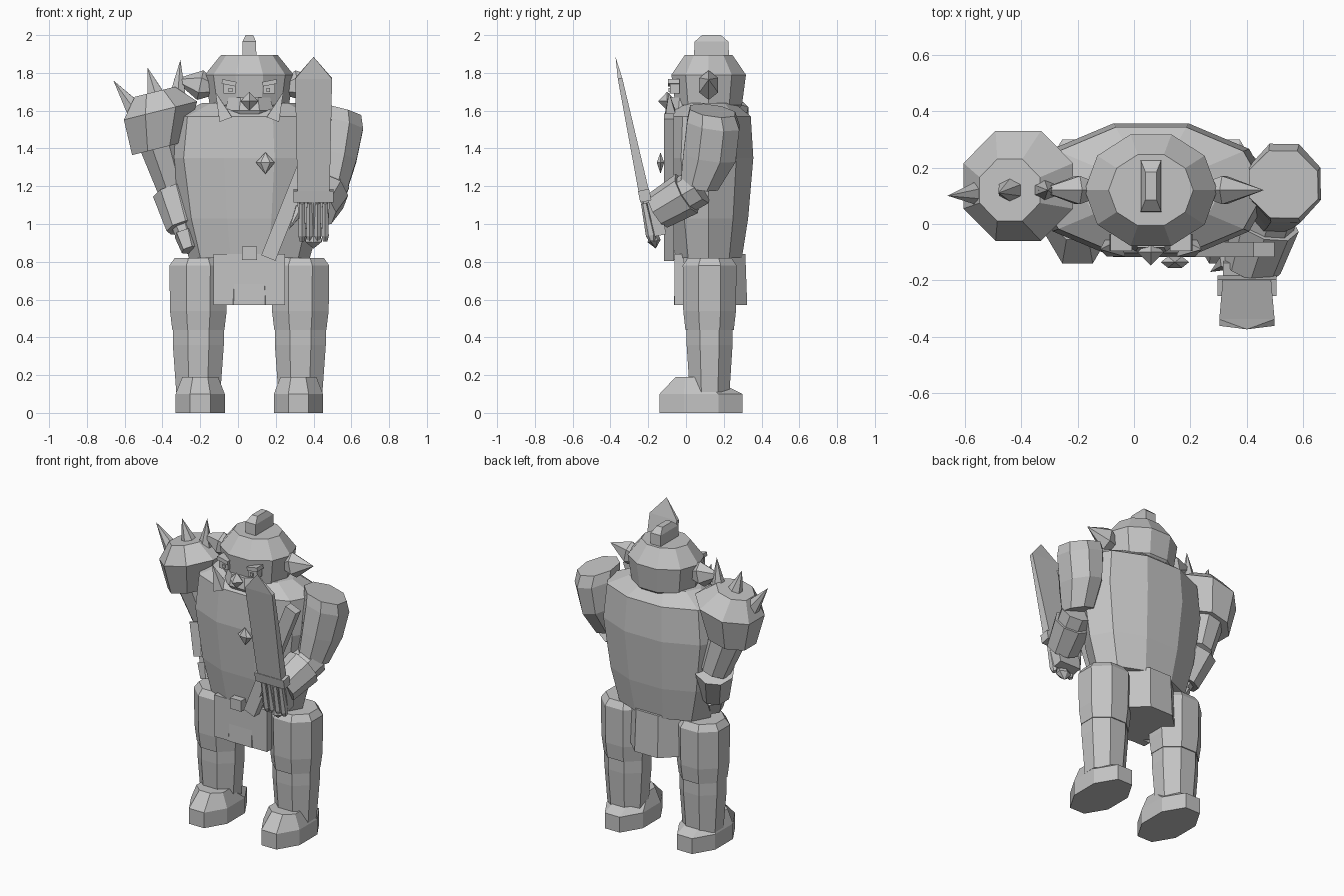
import bpy, bmesh, math
from mathutils import Vector

default_cube = bpy.data.objects.get("Cube")
if default_cube:
    bpy.data.objects.remove(default_cube, do_unlink=True)

grey = bpy.data.materials.new("plain_grey")
grey.use_nodes = True
colour = (.55, .55, .55, 1)
grey.diffuse_color = colour
grey.node_tree.nodes["Principled BSDF"].inputs["Base Color"].default_value = colour

UP = Vector((0, 0, 1))
MIDDLE = .06      # symmetry plane of the body
BODY_DEPTH = .12  # centre of the body from front to back


def loft(name, rings, sides, axis=UP, flat_sided=True):
    """Skin polygon rings (centre, half width, half depth) set square to the axis."""
    turn = UP.rotation_difference(Vector(axis))
    offset = math.pi / sides if flat_sided else 0
    angles = [math.tau * i / sides + offset for i in range(sides)]
    widest = max(abs(math.cos(angle)) for angle in angles)
    deepest = max(abs(math.sin(angle)) for angle in angles)
    bm = bmesh.new()
    loops = []
    for centre, width, depth in rings:
        loop = []
        for angle in angles:
            across = width * math.cos(angle) / widest
            along = depth * math.sin(angle) / deepest
            loop.append(bm.verts.new(Vector(centre) + turn @ Vector((across, along, 0))))
        loops.append(loop)
    for lower, upper in zip(loops, loops[1:]):
        for i in range(sides):
            bm.faces.new((lower[i - 1], lower[i], upper[i], upper[i - 1]))
    bm.faces.new(loops[0])
    bm.faces.new(loops[-1])
    bmesh.ops.remove_doubles(bm, verts=bm.verts, dist=.0005)
    bmesh.ops.recalc_face_normals(bm, faces=bm.faces)
    mesh = bpy.data.meshes.new(name)
    bm.to_mesh(mesh)
    bm.free()
    mesh.materials.append(grey)
    part = bpy.data.objects.new(name, mesh)
    bpy.context.collection.objects.link(part)


def column(name, x, y, profile, sides=8, aspect=1, flat_sided=True):
    """Upright part from a profile of (height, half width)."""
    rings = [((x, y, z), radius, radius * aspect) for z, radius in profile]
    loft(name, rings, sides, flat_sided=flat_sided)


def limb(name, start, end, radius, end_radius, sides=8):
    """Straight tapered segment between two points."""
    start, end = Vector(start), Vector(end)
    rings = [(start, radius, radius), (end, end_radius, end_radius)]
    loft(name, rings, sides, axis=end - start)


def spike(name, base, tip, radius, sides=6):
    limb(name, base, tip, radius, 0, sides)


def bar(name, start, end, width, depth):
    """Rectangular bar between two points."""
    start, end = Vector(start), Vector(end)
    loft(name, [(start, width, depth), (end, width, depth)], 4, axis=end - start)


# Torso, pelvis, strap and ornaments
column("torso", MIDDLE, BODY_DEPTH,
       [(.82, .32), (1.03, .38), (1.35, .43), (1.57, .405), (1.64, .25)],
       sides=10, aspect=.55, flat_sided=False)
column("pelvis", MIDDLE, .13, [(.57, .2), (.84, .19)], aspect=.97)
bar("apron", (MIDDLE, -.035, .57), (MIDDLE, -.035, .84), width=.19, depth=.025)
bar("buckle", (MIDDLE, -.08, .81), (MIDDLE, -.08, .88), width=.04, depth=.03)
bar("chest_strap", (.16, -.09, .82), (.46, -.09, 1.57), width=.04, depth=.027)
column("pendant", .145, -.135, [(1.265, 0), (1.325, .05), (1.38, 0)],
       sides=6, aspect=.4, flat_sided=False)

# Head, helmet and crest
column("helmet", MIDDLE, BODY_DEPTH,
       [(1.53, .1), (1.63, .21), (1.79, .235), (1.895, .15)],
       sides=10, aspect=.84, flat_sided=False)
column("jaw", MIDDLE, 0, [(1.53, .08), (1.6, .13), (1.67, .11)], aspect=.75)
column("crest", MIDDLE, .135, [(1.88, .037), (1.965, .036), (2, .02)], sides=4, aspect=2.5)
column("nose", MIDDLE, -.1, [(1.6, 0), (1.65, .047), (1.7, 0)], sides=4, flat_sided=False)

for sign, side in ((-1, "right"), (1, "left")):
    def beside(distance, y, z):
        return Vector((MIDDLE + sign * distance, y, z))

    # Face details
    eye = beside(.105, -.06, 1.69)
    bar(side + "_eye", eye, eye + UP * .05, width=.032, depth=.025)
    pupil = beside(.1, -.085, 1.7)
    bar(side + "_pupil", pupil, pupil + UP * .02, width=.01, depth=.008)
    bar(side + "_brow", beside(.07, -.065, 1.74), beside(.145, -.065, 1.755),
        width=.012, depth=.03)
    spike(side + "_tusk", beside(.125, -.08, 1.555), beside(.18, -.09, 1.7), .035, sides=4)

    # Ear spike, widest near the helmet
    ear, ear_tip = beside(.26, BODY_DEPTH, 1.735), beside(.4, BODY_DEPTH, 1.765)
    loft(side + "_ear_spike",
         [(ear.lerp(ear_tip, -.4), .05, .03), (ear, .08, .05), (ear_tip, 0, 0)],
         sides=6, axis=ear_tip - ear, flat_sided=False)

    # Leg and boot
    hip = beside(.27, .125, 0)
    column(side + "_thigh", hip.x, hip.y, [(.82, .125), (.78, .153), (.54, .15), (.44, .138)],
           aspect=.93)
    column(side + "_shin", hip.x, hip.y, [(.44, .135), (.36, .135), (.11, .117)], aspect=.9)
    sole, ankle = beside(.26, .08, 0), beside(.26, .03, .19)
    loft(side + "_boot",
         [(sole, .13, .22), (sole + UP * .1, .13, .22), (ankle, .095, .085)], sides=8)

# Left arm, bent forward
shoulder, elbow = Vector((.53, .14, 1.6)), Vector((.49, .07, 1.2))
upper_arm_axis = (.25, .15, 1)
loft("left_upper_arm",
     [(shoulder, .125, .12), ((.535, .145, 1.53), .13, .14),
      ((.515, .125, 1.36), .115, .14), (elbow, .09, .1)], sides=8, axis=upper_arm_axis)
wrist = Vector((.42, -.15, 1.07))
limb("left_forearm", elbow, elbow.lerp(wrist, .8), .095, .09)
limb("left_cuff", elbow.lerp(wrist, .3), wrist, .11, .095)

# Sword, leaning forward from its pommel
pommel = Vector((.4, -.16, .87))
lean = Vector((0, -.21, 1))


def held(name, sections, sides=4, aside=0, behind=0):
    """Part lined up with the sword, from (distance, half width, half depth)."""
    origin = pommel + Vector((aside, behind, 0))
    rings = [(origin + lean * up, width, depth) for up, width, depth in sections]
    loft(name, rings, sides, axis=lean)


held("sword_blade", [(.29, .085, .028), (.9, .098, .012), (1.015, 0, 0)])
held("sword_guard", [(.25, .105, .03), (.31, .105, .03)])
held("sword_grip", [(.06, .03, .025), (.27, .03, .025)], sides=6)
held("sword_pommel", [(0, 0, 0), (.04, .045, .035), (.08, .03, .025)], sides=6)

# Left hand around the grip
held("left_palm", [(.07, .075, .03), (.25, .085, .035)], behind=.04)
for finger in range(4):
    held("left_finger", [(.04, .012, .015), (.07, .019, .028), (.24, .015, .018)],
         sides=6, aside=.041 * (finger - 1.5), behind=-.01)
spike("left_thumb", (.33, -.13, 1.08), (.27, -.17, .97), .03)

# Right arm, hanging at the side with the forearm brought forward
shoulder, elbow = Vector((-.43, .14, 1.48)), Vector((-.335, .18, 1.17))
wrist = Vector((-.275, .1, .95))
limb("right_upper_arm", shoulder, elbow, .115, .085)
limb("right_forearm", elbow, wrist, .085, .055)
limb("right_cuff", elbow, elbow.lerp(wrist, .85), .11, .09)
limb("right_fist", wrist, elbow.lerp(wrist, 1.4), .065, .05, sides=6)

# Spiked shoulder guard, tipped outward
guard_top = Vector((-.44, BODY_DEPTH, 1.7))
loft("shoulder_guard",
     [((-.42, .14, 1.4), .145, .145), ((-.41, .135, 1.6), .2, .195), (guard_top, .11, .11)],
     sides=8, axis=(-.25, 0, 1))
spike("outer_spike", (-.55, .11, 1.61), (-.66, .1, 1.76), .045)
spike("middle_spike", guard_top, (-.48, .11, 1.83), .04)
spike("inner_spike", (-.32, BODY_DEPTH, 1.67), (-.305, BODY_DEPTH, 1.87), .045)
